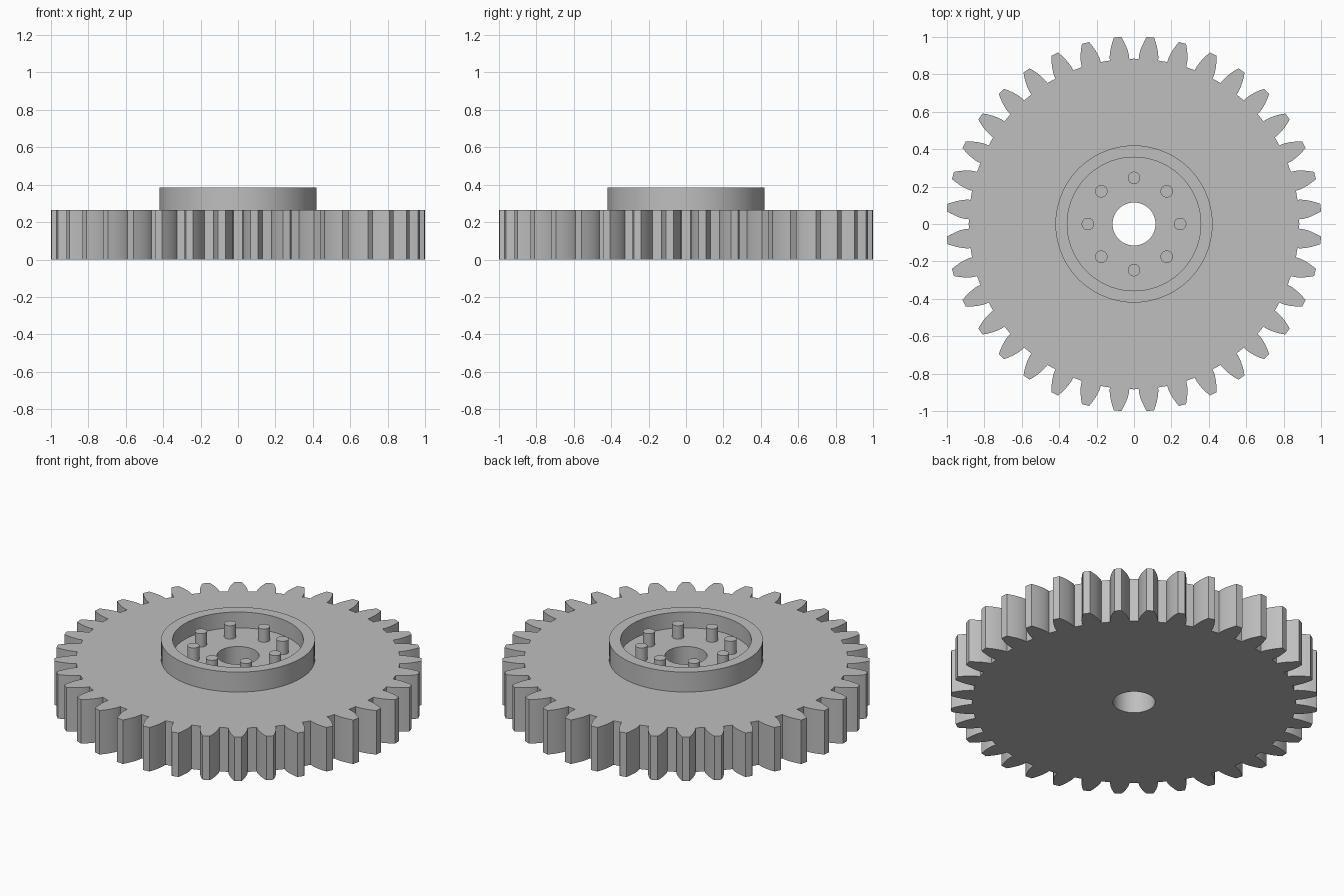
import bpy, bmesh, math

if "Cube" in bpy.data.objects:
    bpy.data.objects.remove(bpy.data.objects["Cube"])

TEETH = 36
TIP_R = 1.0023
MODULE = TIP_R / (TEETH / 2 + 1)
PITCH_R = MODULE * TEETH / 2
ROOT_R = PITCH_R - 1.25 * MODULE
PRESSURE = math.radians(20)
BASE_R = PITCH_R * math.cos(PRESSURE)
HOLE_R = 0.115
GEAR_H, FLOOR_Z, RIM_Z, PIN_Z = 0.265, 0.29, 0.385, 0.37

grey = bpy.data.materials.new("plain grey")
grey.diffuse_color = (0.52, 0.52, 0.52, 1)
grey.use_nodes = True
grey.node_tree.nodes["Principled BSDF"].inputs["Base Color"].default_value = grey.diffuse_color


def finish(bm, name):
    bmesh.ops.recalc_face_normals(bm, faces=bm.faces)
    me = bpy.data.meshes.new(name)
    bm.to_mesh(me)
    bm.free()
    me.materials.append(grey)
    ob = bpy.data.objects.new(name, me)
    bpy.context.collection.objects.link(ob)
    bpy.ops.object.select_all(action='DESELECT')
    ob.select_set(True)
    bpy.context.view_layer.objects.active = ob
    bpy.ops.object.shade_smooth_by_angle(angle=math.radians(25))
    return ob


def half_angle(r):
    """Half of the angle an involute tooth covers at radius r."""
    inv = lambda a: math.tan(a) - a
    a = math.acos(min(1, BASE_R / r))
    return math.pi / (2 * TEETH) + inv(PRESSURE) - inv(a)


def polar(r, a, z=0):
    return (r * math.cos(a), r * math.sin(a), z)


# toothed wheel: flat plate of sectors, then extruded upward
bm = bmesh.new()
radii = [ROOT_R] + [BASE_R + (TIP_R - BASE_R) * (i / 6) ** 1.3 for i in range(7)]
step = 2 * math.pi / TEETH
root_half = half_angle(ROOT_R)
teeth, bores, gaps = [], [], []
for t in range(TEETH):
    mid = (t + 0.5) * step
    flank = [polar(r, mid - half_angle(r)) for r in radii]
    flank += [polar(r, mid + half_angle(r)) for r in reversed(radii)]
    teeth.append([bm.verts.new(p) for p in flank])
    bores.append([bm.verts.new(polar(HOLE_R, mid + s * root_half)) for s in (-1, 1)])
    gaps.append(bm.verts.new(polar(ROOT_R, mid + step / 2)))
for t in range(TEETH):
    n = (t + 1) % TEETH
    bm.faces.new(teeth[t])
    bm.faces.new([bores[t][0], teeth[t][0], teeth[t][-1], bores[t][1]])
    bm.faces.new([bores[t][1], teeth[t][-1], gaps[t], teeth[n][0], bores[n][0]])
bmesh.ops.recalc_face_normals(bm, faces=bm.faces)
ext = bmesh.ops.extrude_face_region(bm, geom=bm.faces[:], use_keep_orig=True)
top = [g for g in ext["geom"] if isinstance(g, bmesh.types.BMVert)]
bmesh.ops.translate(bm, verts=top, vec=(0, 0, GEAR_H))
finish(bm, "toothed_wheel")

# hub: raised floor with a rim around it
profile = [(HOLE_R, GEAR_H), (HOLE_R, FLOOR_Z), (0.357, FLOOR_Z),
           (0.357, RIM_Z), (0.42, RIM_Z), (0.42, GEAR_H)]
SEG = 72
bm = bmesh.new()
rings = [[bm.verts.new(polar(r, 2 * math.pi * s / SEG, z)) for s in range(SEG)]
         for r, z in profile]
for k, ring in enumerate(rings):
    nxt = rings[(k + 1) % len(rings)]
    for s in range(SEG):
        e = (s + 1) % SEG
        bm.faces.new([ring[s], ring[e], nxt[e], nxt[s]])
finish(bm, "hub_rim")

# ring of eight pins standing on the hub floor
for i in range(8):
    bm = bmesh.new()
    bmesh.ops.create_cone(bm, cap_ends=True, segments=32, radius1=0.033,
                          radius2=0.033, depth=PIN_Z - FLOOR_Z)
    pin = finish(bm, f"pin_{i + 1}")
    pin.location = polar(0.247, i * math.pi / 4, (PIN_Z + FLOOR_Z) / 2)
